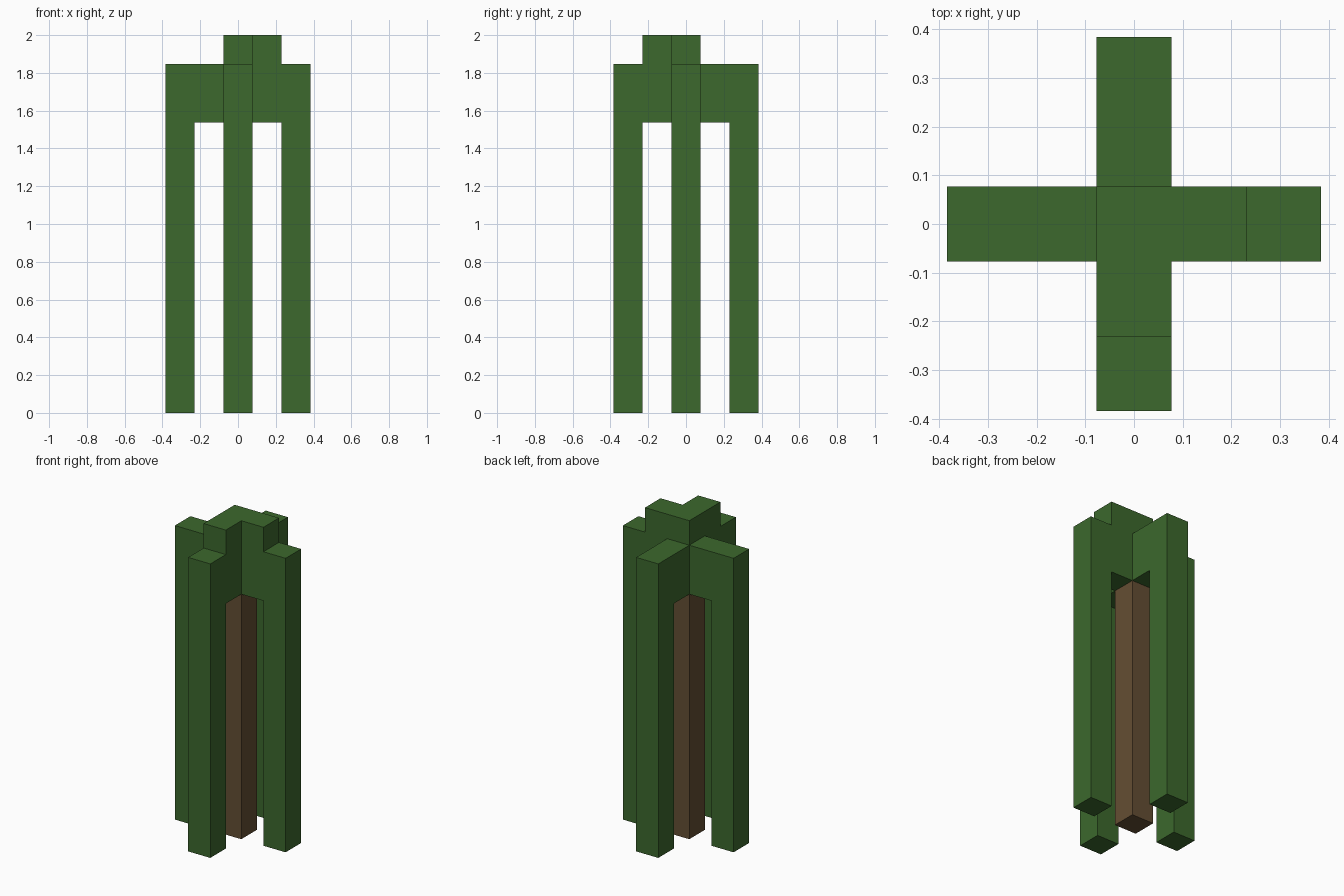
import bpy
import bmesh
from math import pi
from mathutils import Matrix, Vector

if "Cube" in bpy.data.objects:
    bpy.data.objects.remove(bpy.data.objects["Cube"])

U = 2 / 13   # one block; the tree is thirteen blocks tall


def make_material(name, colour):
    mat = bpy.data.materials.new(name)
    mat.use_nodes = True
    mat.diffuse_color = colour
    mat.node_tree.nodes["Principled BSDF"].inputs["Base Color"].default_value = colour
    return mat


def extrude_profile(name, profile, mat, angle=0.0):
    """Extrude an x-z profile, in blocks, one block deep and turn it about z."""
    bm = bmesh.new()
    face = bm.faces.new([bm.verts.new((x * U, -U / 2, z * U)) for x, z in profile])
    out = bmesh.ops.extrude_face_region(bm, geom=[face])
    new_verts = [g for g in out["geom"] if isinstance(g, bmesh.types.BMVert)]
    bmesh.ops.translate(bm, verts=new_verts, vec=Vector((0, U, 0)))
    bmesh.ops.recalc_face_normals(bm, faces=bm.faces)
    bm.transform(Matrix.Rotation(angle, 4, "Z"))
    mesh = bpy.data.meshes.new(name)
    bm.to_mesh(mesh)
    bm.free()
    mesh.materials.append(mat)
    obj = bpy.data.objects.new(name, mesh)
    bpy.context.collection.objects.link(obj)
    return obj


def column(bottom, top):
    return [(-.5, bottom), (.5, bottom), (.5, top), (-.5, top)]


leaf = make_material("leaf green", (0.045, 0.138, 0.026, 1))
bark = make_material("bark brown", (0.127, 0.076, 0.033, 1))

# Trunk and the leaf block on top of it
extrude_profile("trunk", column(0, 10), bark)
extrude_profile("canopy_core", column(10, 13), leaf)

# Hanging branches: an arm with a drooping column at its end
low_arm = [(.5, 10), (1.5, 10), (1.5, 0), (2.5, 0), (2.5, 12), (.5, 12)]
# Raised branches carry one more block beside the core
raised_arm = low_arm[:-1] + [(1.5, 12), (1.5, 13), (.5, 13)]

branches = [("left", raised_arm), ("back", low_arm),
            ("right", low_arm), ("front", raised_arm)]
for i, (side, profile) in enumerate(branches):
    extrude_profile(side + "_branch", profile, leaf, i * pi / 2)
